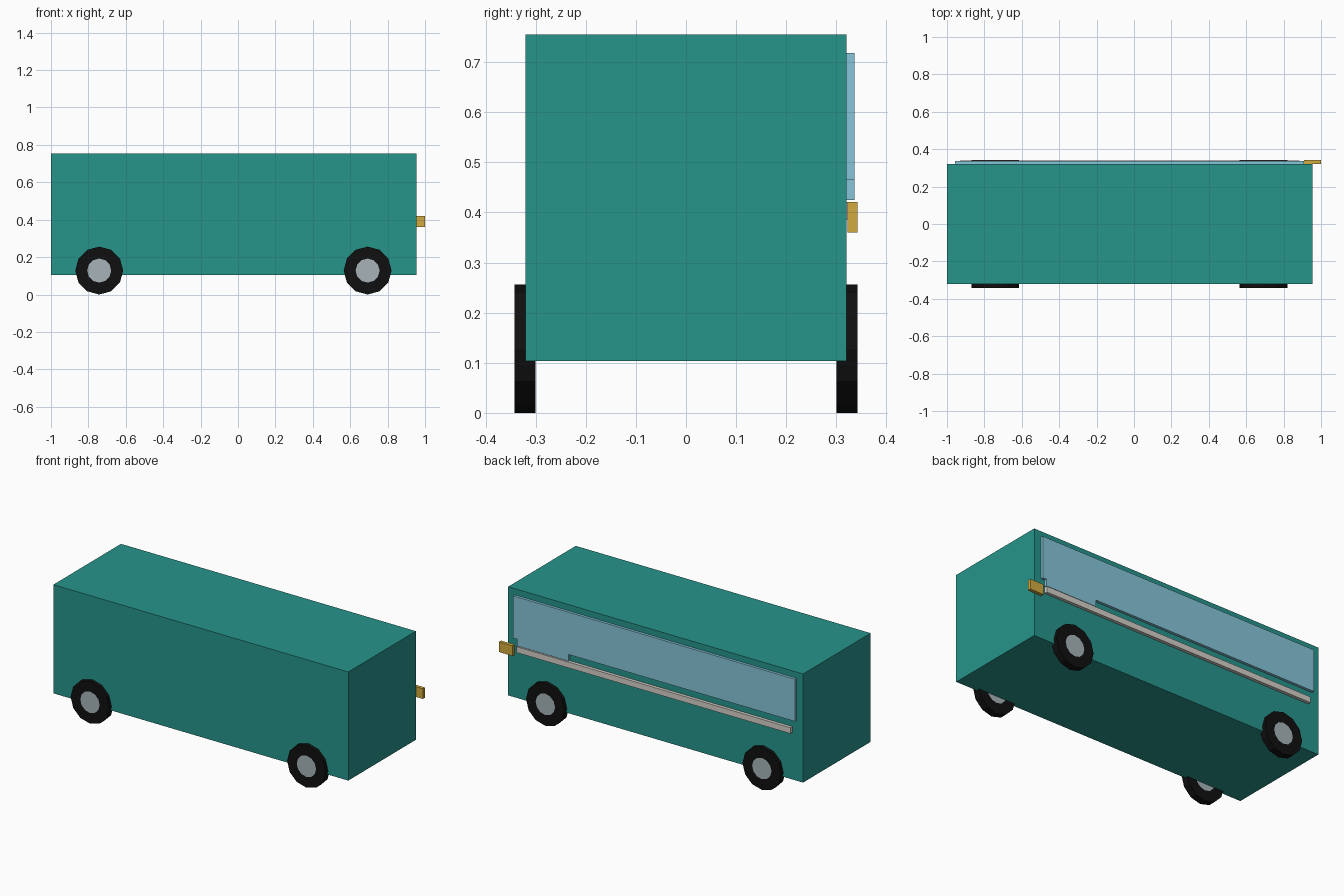
import bpy, bmesh, math
from mathutils import Matrix

old = bpy.data.objects.get("Cube")
if old:
    bpy.data.objects.remove(old, do_unlink=True)


def material(name, rgb):
    m = bpy.data.materials.new(name)
    m.use_nodes = True
    m.diffuse_color = (*rgb, 1)
    m.node_tree.nodes["Principled BSDF"].inputs["Base Color"].default_value = (*rgb, 1)
    return m


teal = material("teal paint", (0.02, 0.3, 0.26))
glass = material("pale blue glass", (0.24, 0.56, 0.70))
rubber = material("black rubber", (0.005, 0.005, 0.005))
steel = material("grey steel", (0.38, 0.45, 0.48))
trim = material("light grey trim", (0.67, 0.64, 0.59))
gold = material("gold", (0.64, 0.41, 0.05))


def finish(name, bm, *mats):
    bmesh.ops.recalc_face_normals(bm, faces=bm.faces)
    mesh = bpy.data.meshes.new(name)
    bm.to_mesh(mesh)
    bm.free()
    for m in mats:
        mesh.materials.append(m)
    ob = bpy.data.objects.new(name, mesh)
    bpy.context.collection.objects.link(ob)
    return ob


def panel(name, outline, y0, y1, mat):
    """Extrude an outline in the xz plane from y0 to y1."""
    bm = bmesh.new()
    face = bm.faces.new([bm.verts.new((x, y0, z)) for x, z in outline])
    ext = bmesh.ops.extrude_face_region(bm, geom=[face])["geom"]
    for v in ext:
        if isinstance(v, bmesh.types.BMVert):
            v.co.y = y1
    return finish(name, bm, mat)


def rect(x0, x1, z0, z1):
    return [(x0, z0), (x1, z0), (x1, z1), (x0, z1)]


def wheel(name, x, y):
    """Twelve-sided tyre with a hub disc inset in both caps."""
    radius, hub, width = 0.128, 0.062, 0.042
    bm = bmesh.new()
    bmesh.ops.create_cone(bm, cap_ends=True, segments=12, radius1=radius,
                          radius2=radius, depth=width)
    caps = [f for f in bm.faces if len(f.verts) > 4]
    apothem = math.cos(math.pi / 12)
    bmesh.ops.inset_individual(bm, faces=caps, thickness=(radius - hub) * apothem)
    for f in caps:
        f.material_index = 1
    bmesh.ops.rotate(bm, verts=bm.verts, matrix=Matrix.Rotation(math.pi / 2, 3, "X"))
    bmesh.ops.translate(bm, verts=bm.verts, vec=(x, y, radius))
    return finish(name, bm, rubber, steel)


# Box body
panel("body", rect(-1, 0.955, 0.104, 0.755), -0.32, 0.32, teal)

# Side window with a deeper section near one end
window = [(-0.957, 0.465), (0.545, 0.465), (0.545, 0.425), (0.885, 0.425),
          (0.885, 0.465), (0.91, 0.465), (0.91, 0.718), (-0.957, 0.718)]
panel("side_window", window, 0.319, 0.336, glass)

# Rail under the window and the small end bracket
panel("side_rail", rect(-0.93, 0.885, 0.386, 0.421), 0.319, 0.339, trim)
panel("end_bracket", rect(0.91, 1.0, 0.36, 0.421), 0.322, 0.342, gold)

# Wheels
for side, y in (("front", -0.321), ("back", 0.321)):
    for end, x in (("right", -0.742), ("left", 0.693)):
        wheel(f"{side}_{end}_wheel", x, y)
